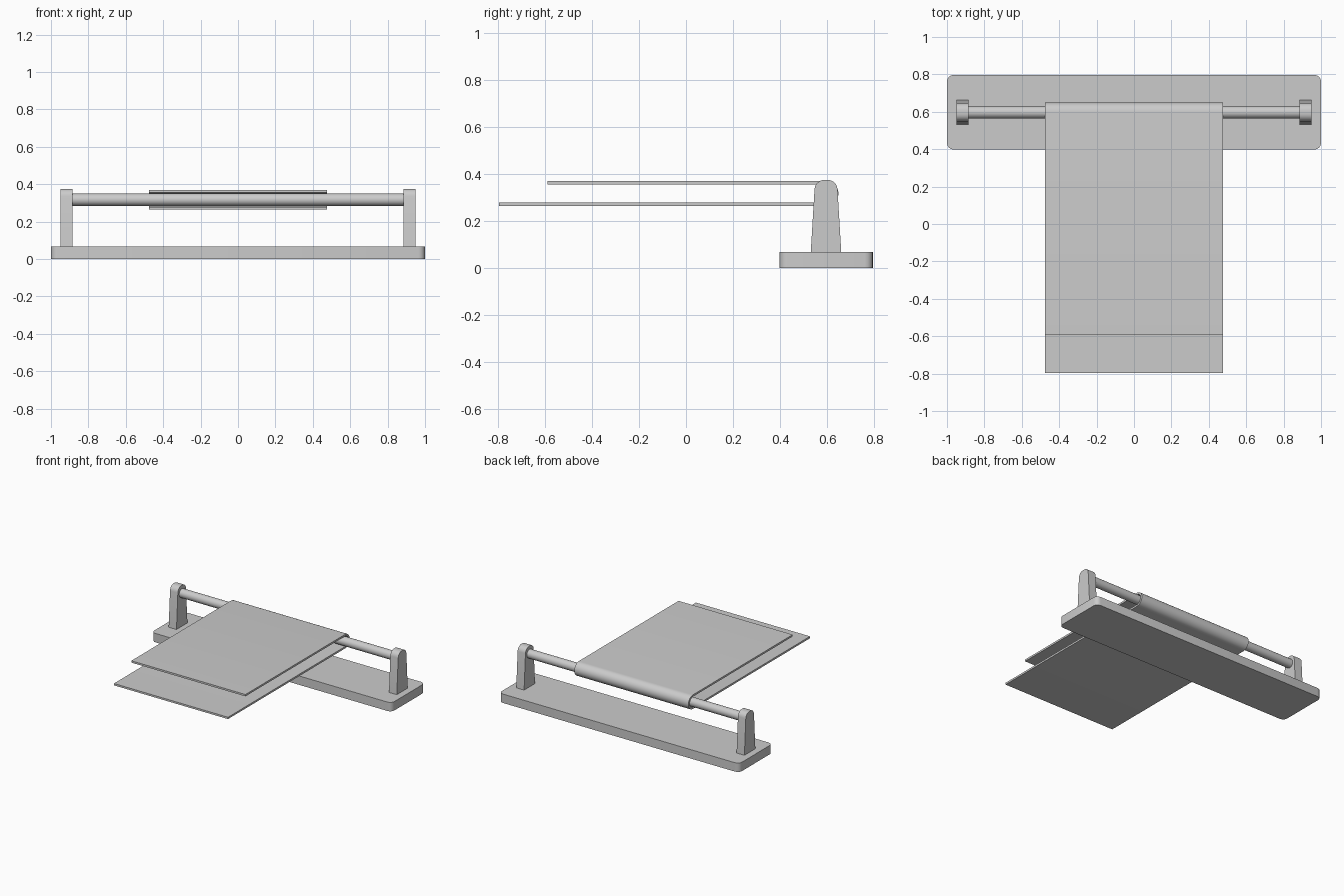
import bpy, bmesh, math
from mathutils import Vector

cube = bpy.data.objects.get("Cube")
if cube:
    bpy.data.objects.remove(cube, do_unlink=True)

grey = bpy.data.materials.new("plain_grey")
grey.use_nodes = True
colour = (0.6, 0.6, 0.6, 1)
grey.diffuse_color = colour
grey.node_tree.nodes["Principled BSDF"].inputs["Base Color"].default_value = colour

BAR_Y, BAR_Z = 0.597, 0.317
BASE_TOP = 0.067


def extrude(name, outline, start, offset):
    """Solid from a list of 3D outline points swept along an offset."""
    bm = bmesh.new()
    face = bm.faces.new([bm.verts.new(p) for p in outline])
    new = bmesh.ops.extrude_face_region(bm, geom=[face])["geom"]
    verts = [v for v in new if isinstance(v, bmesh.types.BMVert)]
    bmesh.ops.translate(bm, verts=verts, vec=offset)
    bmesh.ops.translate(bm, verts=bm.verts, vec=start)
    bmesh.ops.recalc_face_normals(bm, faces=bm.faces)
    mesh = bpy.data.meshes.new(name)
    bm.to_mesh(mesh)
    bm.free()
    obj = bpy.data.objects.new(name, mesh)
    bpy.context.collection.objects.link(obj)
    mesh.materials.append(grey)
    bpy.ops.object.select_all(action="DESELECT")
    obj.select_set(True)
    bpy.context.view_layer.objects.active = obj
    bpy.ops.object.shade_smooth_by_angle(angle=math.radians(31))
    return obj


def arc(cy, cz, radius, start, end, steps):
    """Points of an arc in the side plane, angles in degrees."""
    angles = [math.radians(start + (end - start) * i / steps) for i in range(steps + 1)]
    return [Vector((0, cy + radius * math.cos(a), cz + radius * math.sin(a))) for a in angles]


# Wall plate with rounded corners
R, X, Y0, Y1 = 0.035, 1 - 0.035, 0.398 + 0.035, 0.797 - 0.035
plate = []
for k, (cx, cy) in enumerate([(X, Y1), (-X, Y1), (-X, Y0), (X, Y0)]):
    plate += [Vector((cx + p.y, cy + p.z, 0)) for p in arc(0, 0, R, 90 * k, 90 * k + 90, 4)]
extrude("wall_plate", plate, (0, 0, 0), (0, 0, BASE_TOP))

# Tapered brackets with rounded tops
round_top = arc(BAR_Y + 0.007, 0.333, 0.042, 4, 90, 6) + arc(BAR_Y - 0.007, 0.333, 0.042, 90, 176, 6)
bracket = [Vector((0, BAR_Y - 0.065, BASE_TOP)), Vector((0, BAR_Y + 0.065, BASE_TOP))] + round_top
for name, x in (("left_bracket", 0.885), ("right_bracket", -0.95)):
    extrude(name, bracket, (x, 0, 0), (0.065, 0, 0))

# Round bar between the brackets
extrude("bar", arc(BAR_Y, BAR_Z, 0.033, 0, 348.75, 31), (-0.89, 0, 0), (1.78, 0, 0))

# Towel folded over the bar, the lower flap longer
OUTER, INNER = 0.053, 0.039
towel = [Vector((0, -0.797, BAR_Z - OUTER))]
towel += arc(BAR_Y, BAR_Z, OUTER, -90, 90, 16)
towel += [Vector((0, -0.59, BAR_Z + OUTER)), Vector((0, -0.59, BAR_Z + INNER))]
towel += arc(BAR_Y, BAR_Z, INNER, 90, -90, 16)
towel += [Vector((0, -0.797, BAR_Z - INNER))]
extrude("towel", towel, (-0.475, 0, 0), (0.95, 0, 0))
